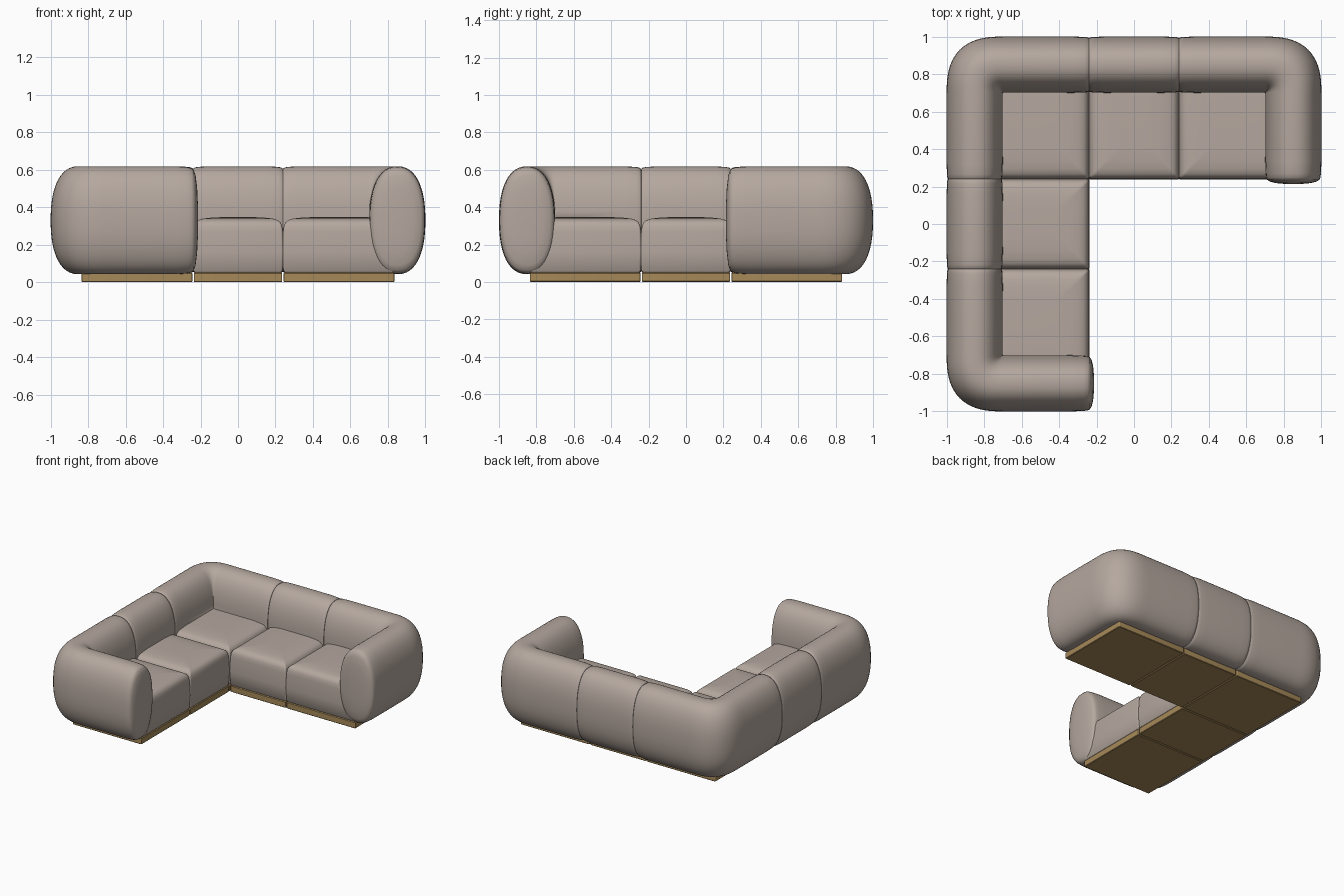
import bpy, bmesh
from math import sin, cos, pi, radians

if "Cube" in bpy.data.objects:
    bpy.data.objects.remove(bpy.data.objects["Cube"])


def make_material(name, color):
    mat = bpy.data.materials.new(name)
    mat.use_nodes = True
    mat.diffuse_color = color
    bsdf = mat.node_tree.nodes["Principled BSDF"]
    bsdf.inputs["Base Color"].default_value = color
    bsdf.inputs["Roughness"].default_value = 0.8
    return mat


FABRIC = make_material("warm grey fabric", (0.46, 0.39, 0.345, 1))
WOOD = make_material("oak wood", (0.38, 0.25, 0.10, 1))

INNER, DEPTH, SEAM = 0.70, 0.30, 0.24
MID_Z, HALF_Z = 0.33, 0.288


def spow(v, e):
    return abs(v) ** e * (1 if v >= 0 else -1)


def loft(name, rings, mat, angle=40):
    """Skin a stack of equal closed rings and cap both ends."""
    bm = bmesh.new()
    loops = [[bm.verts.new(p) for p in ring] for ring in rings]
    n = len(loops[0])
    for a, b in zip(loops, loops[1:]):
        for i in range(n):
            j = (i + 1) % n
            bm.faces.new((a[i], a[j], b[j], b[i]))
    bm.faces.new(loops[0])
    bm.faces.new(loops[-1])
    bmesh.ops.remove_doubles(bm, verts=bm.verts, dist=0.0002)
    bmesh.ops.recalc_face_normals(bm, faces=bm.faces)
    mesh = bpy.data.meshes.new(name)
    bm.to_mesh(mesh)
    bm.free()
    mesh.materials.append(mat)
    obj = bpy.data.objects.new(name, mesh)
    bpy.context.collection.objects.link(obj)
    bpy.ops.object.select_all(action='DESELECT')
    obj.select_set(True)
    bpy.context.view_layer.objects.active = obj
    bpy.ops.object.shade_smooth_by_angle(angle=radians(angle))
    return obj


def section(x, y, dx, dy, scale=1.0, stretch=1.0, sx=1, sy=1, count=48):
    """Bolster cross-section growing outward from an inner wall point."""
    ring = []
    for i in range(count):
        t = 2 * pi * i / count
        d = DEPTH / 2 * (1 + scale * spow(cos(t), 0.86)) * stretch
        z = MID_Z + HALF_Z * scale * spow(sin(t), 0.86)
        ring.append((sx * (x + dx * d), sy * (y + dy * d), z))
    return ring


# (distance from the end, section scale)
SEAM_END = [(0, 0.90), (0.001, 0.955), (0.008, 0.975), (0.025, 0.988), (0.08, 1)]
FREE_END = [(-0.026, 0.3), (-0.022, 0.6), (-0.014, 0.83), (-0.004, 0.93),
            (0.008, 0.965), (0.03, 0.985), (0.09, 1)]


def corner_bolster(name, sx, sy, side_end, back_end):
    """Bolster wrapping one outer corner; sx, sy mirror the back right one."""
    rings = [section(-INNER, SEAM + d, -1, 0, s, 1, sx, sy) for d, s in side_end]
    for i in range(17):
        a = pi / 2 * i / 16
        c, s = cos(a), sin(a)
        # squarer than a plain arc
        stretch = (c ** 2.6 + s ** 2.6) ** (-1 / 2.6)
        rings.append(section(-INNER, INNER, -c, s, 1, stretch, sx, sy))
    rings += [section(-SEAM - d, INNER, 0, 1, s, 1, sx, sy)
              for d, s in reversed(back_end)]
    loft(name, rings, FABRIC)


def straight_bolster(name, along_x):
    stations = [(-SEAM + d, s) for d, s in SEAM_END]
    stations += [(SEAM - d, s) for d, s in reversed(SEAM_END)]
    if along_x:
        rings = [section(p, INNER, 0, 1, s) for p, s in stations]
    else:
        rings = [section(-INNER, p, -1, 0, s) for p, s in stations]
    loft(name, rings, FABRIC)


def slab(name, box, levels, radius, mat, angle=40):
    """Rounded rectangle stacked through (height, inset) levels."""
    x0, x1, y0, y1 = box
    rings = []
    for z, inset in levels:
        ring = []
        corners = [(x1, y1, -1, -1), (x0, y1, 1, -1), (x0, y0, 1, 1), (x1, y0, -1, 1)]
        for k, (cx, cy, ux, uy) in enumerate(corners):
            for i in range(6):
                a = pi / 2 * (k + i / 5)
                ring.append((cx + ux * (inset + radius) + radius * cos(a),
                             cy + uy * (inset + radius) + radius * sin(a), z))
        rings.append(ring)
    loft(name, rings, mat, angle)


# Backrest and arm bolsters
corner_bolster("corner_backrest", 1, 1, SEAM_END, SEAM_END)
corner_bolster("left_arm_backrest", -1, 1, FREE_END, SEAM_END)
corner_bolster("front_arm_backrest", 1, -1, SEAM_END, FREE_END)
straight_bolster("back_middle_backrest", True)
straight_bolster("right_middle_backrest", False)

# Seat cushions and wooden plinths, one per module
SEAT_LEVELS = [(0.052, 0.008), (0.06, 0.002), (0.16, -0.003), (0.27, 0.001),
               (0.30, 0.005), (0.318, 0.013), (0.331, 0.028), (0.339, 0.055),
               (0.344, 0.10), (0.347, 0.16)]
PLINTH_LEVELS = [(0, 0.004), (0.004, 0), (0.046, 0), (0.052, 0.005)]
EDGE = 0.838
LOW, MID, HIGH = (-EDGE, -SEAM), (-SEAM, SEAM), (SEAM, EDGE)
modules = {"corner": LOW + HIGH, "back_middle": MID + HIGH, "left": HIGH + HIGH,
           "right_middle": LOW + MID, "front": LOW + LOW}
for label, box in modules.items():
    slab(label + "_seat", box, SEAT_LEVELS, 0.012, FABRIC)
    x0, x1, y0, y1 = box
    gap = 0.004
    slab(label + "_plinth", (x0 + gap, x1 - gap, y0 + gap, y1 - gap),
         PLINTH_LEVELS, 0.006, WOOD, 30)
